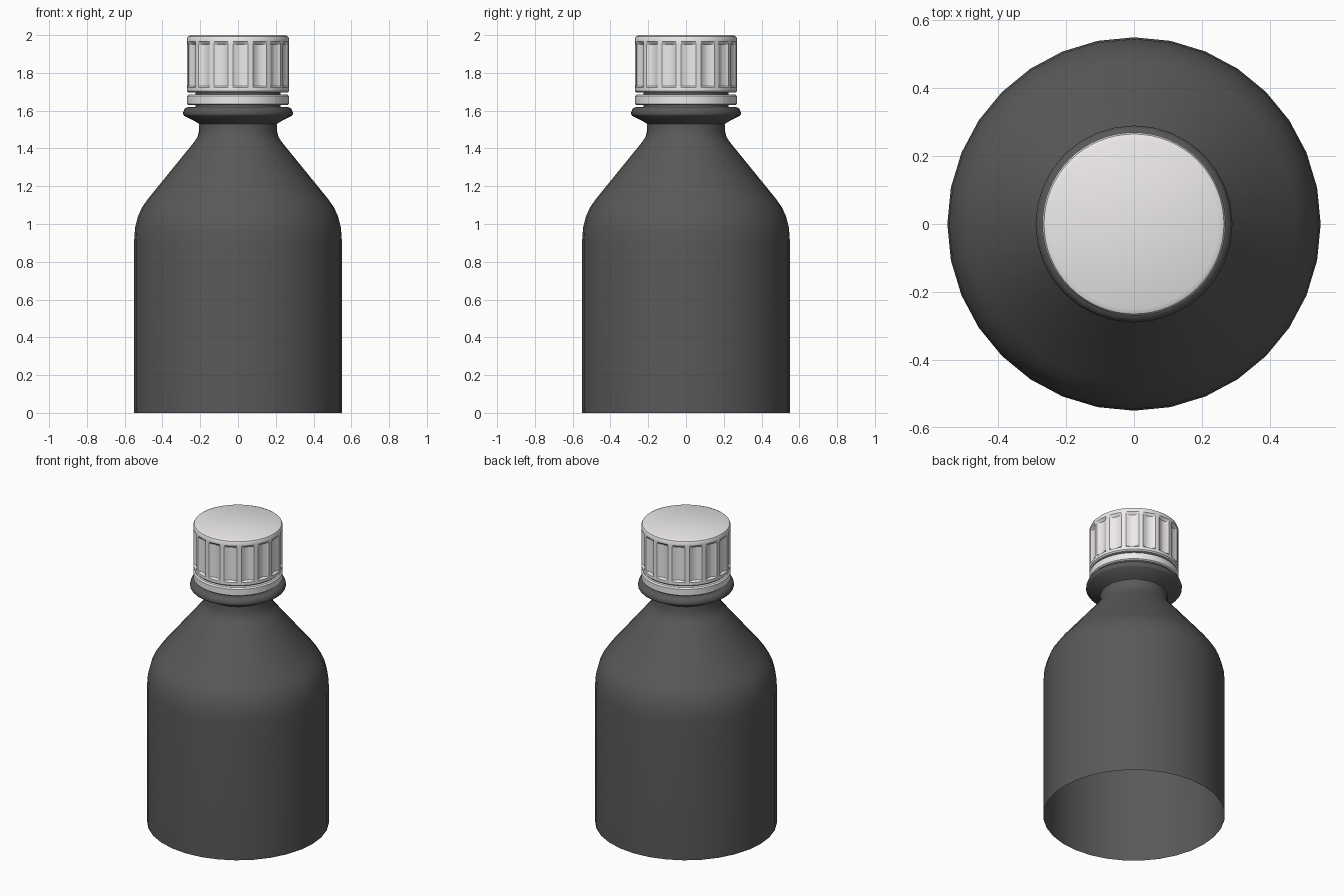
import bpy, math

if "Cube" in bpy.data.objects:
    bpy.data.objects.remove(bpy.data.objects["Cube"])

def material(name, col):
    m = bpy.data.materials.new(name)
    m.diffuse_color = (*col, 1)
    m.use_nodes = True
    m.node_tree.nodes["Principled BSDF"].inputs["Base Color"].default_value = m.diffuse_color
    return m

def lathe(name, profile, sides, mat, angle=35, groove=None, close_top=False):
    """Revolve (radius, z) points; groove(i, j) returns an inward offset."""
    verts, faces = [], []
    for j, (r, z) in enumerate(profile):
        for i in range(sides):
            a = 2 * math.pi * i / sides
            rr = r - (groove(i, j) if groove else 0)
            verts.append((rr * math.cos(a), rr * math.sin(a), z))
    for j in range(len(profile) - 1):
        for i in range(sides):
            k = (i + 1) % sides
            faces.append((j * sides + i, j * sides + k,
                          (j + 1) * sides + k, (j + 1) * sides + i))
    if close_top:
        faces.append(tuple(range((len(profile) - 1) * sides, len(profile) * sides)))
    me = bpy.data.meshes.new(name)
    me.from_pydata(verts, [], faces)
    me.materials.append(mat)
    ob = bpy.data.objects.new(name, me)
    bpy.context.collection.objects.link(ob)
    bpy.ops.object.select_all(action='DESELECT')
    ob.select_set(True)
    bpy.context.view_layer.objects.active = ob
    bpy.ops.object.shade_smooth_by_angle(angle=math.radians(angle))
    return ob

dark = material("dark_plastic", (0.1, 0.1, 0.1))
white = material("white_plastic", (0.85, 0.82, 0.82))

# Bottle: open base, shoulder, neck and support flange
lathe("bottle_body", [
    (0.55, 0), (0.55, 0.91), (0.545, 0.98), (0.53, 1.04), (0.507, 1.09),
    (0.475, 1.135), (0.235, 1.43), (0.215, 1.46), (0.207, 1.49), (0.205, 1.53),
    (0.225, 1.542), (0.285, 1.573), (0.29, 1.58), (0.29, 1.592), (0.283, 1.61),
    (0.268, 1.618), (0.225, 1.62), (0.225, 1.72)], 32, dark, 50)

# Tamper ring below the cap
lathe("tamper_ring", [
    (0.225, 1.63), (0.262, 1.63), (0.27, 1.636), (0.27, 1.677),
    (0.262, 1.685), (0.225, 1.685)], 64, white)

# Cap with sixteen vertical grip grooves
def grip(i, j):
    return 0.016 if j in (4, 5) and i % 4 in (0, 1) else 0

lathe("screw_cap", [
    (0.225, 1.695), (0.262, 1.695), (0.27, 1.703), (0.27, 1.722), (0.27, 1.73),
    (0.27, 1.95), (0.27, 1.965), (0.27, 1.982), (0.265, 1.993), (0.25, 2.0)],
    64, white, 30, grip, True)
